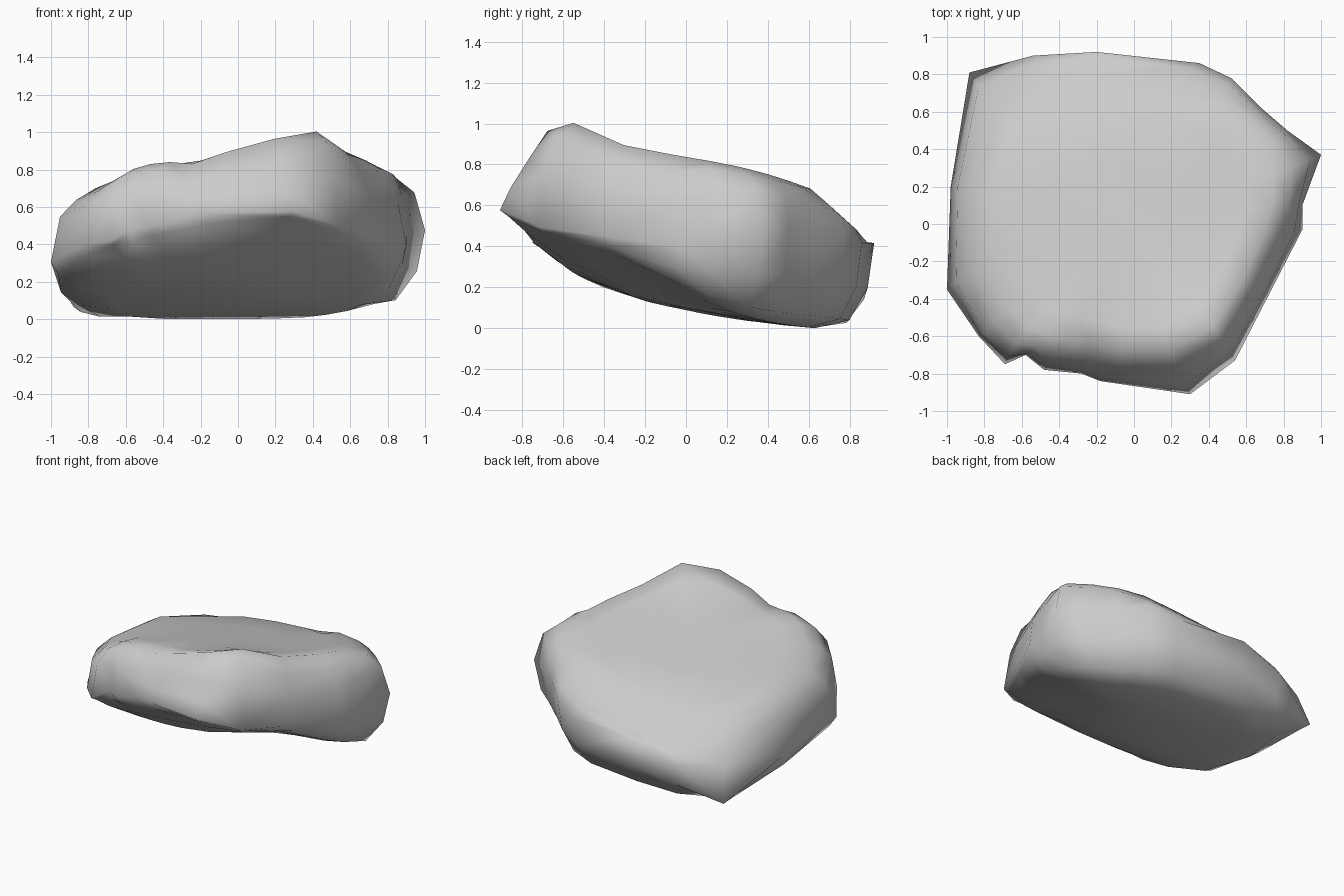
import bpy
import bmesh
from math import exp

default_cube = bpy.data.objects.get("Cube")
if default_cube:
    bpy.data.objects.remove(default_cube, do_unlink=True)

# Widest outline of the boulder, running clockwise from the left-hand side
OUTLINE = [
    (-1, -.35, .31), (-.98, .2, .25), (-.88, .81, .07), (-.54, .9, .3),
    (-.2, .92, .42), (.35, .86, .42), (.52, .78, .5), (.68, .62, .5),
    (.82, .5, .5), (1, .37, .48), (.9, .1, .46), (.9, -.03, .4),
    (.72, -.38, .45), (.54, -.73, .5), (.3, -.91, .58), (-.18, -.84, .57),
    (-.28, -.8, .55), (-.48, -.78, .5), (-.58, -.7, .48), (-.69, -.75, .42),
    (-.83, -.6, .4),
]

# Each ring: inward shrink, blend to the cap surface, softening of the outline
UPPER_RINGS = [(.97, .65, .4), (.9, .88, .8), (.8, 1, 1), (.65, 1, 1), (.35, 1, 1)]
LOWER_RINGS = [(.97, .5, .2), (.88, .88, .6), (.7, 1, 1), (.35, 1, 1)]


def bump(x, y, centre_x, centre_y, height, width):
    """A soft round swelling, or a dent when the height is negative."""
    distance = (x - centre_x) ** 2 + (y - centre_y) ** 2
    return height * exp(-distance / width ** 2)


def top_surface(x, y):
    """Broad worn top, sloping down to the back, bevelled along three edges."""
    slope = .77 + .1 * x - .2 * y
    front_bevel = 1.4 * max(0, -.68 - y)
    back_bevel = .5 * max(0, y - .6)
    flank_bevel = 1.2 * max(0, .89 * x - .45 * y - .68)
    peak = bump(x, y, .42, -.65, .1, .25)
    dent = bump(x, y, -.25, -.72, -.06, .12)
    back_corner = bump(x, y, -.8, .7, -.06, .3)
    front_corner = bump(x, y, -.85, -.45, -.09, .25)
    lumps = peak + dent + back_corner + front_corner
    return slope + lumps - front_bevel - back_bevel - flank_bevel


def bottom_surface(x, y):
    """Underside that climbs toward the front, hollowed under one flank."""
    keel = .09 - .2 * y + .1 * y * y
    front_lift = .25 * max(0, -y) ** 3
    return keel + front_lift + bump(x, y, .65, -.35, .17, .45)


def softened(index, amount):
    """Outline point pulled toward the average of its neighbours."""
    before, point = OUTLINE[index - 1], OUTLINE[index]
    after = OUTLINE[(index + 1) % len(OUTLINE)]
    return [p + amount * .25 * (a + b - 2 * p)
            for a, p, b in zip(before, point, after)]


def add_ring(mesh, scale, blend, soften, surface):
    """Shrink the outline and pull it toward a cap surface."""
    ring = []
    for index in range(len(OUTLINE)):
        x, y, z = softened(index, soften)
        px, py = x * scale, y * scale
        pz = z + (surface(px, py) - z) * blend
        ring.append(mesh.verts.new((px, py, pz)))
    return ring


def bridge(mesh, first, second):
    for i in range(len(first)):
        j = (i + 1) % len(first)
        mesh.faces.new((first[i], first[j], second[j], second[i]))


def build_cap(mesh, rim, rings, surface):
    """Stack rings inward from the rim and close them with a fan."""
    previous = rim
    for scale, blend, soften in rings:
        ring = add_ring(mesh, scale, blend, soften, surface)
        bridge(mesh, previous, ring)
        previous = ring
    centre = mesh.verts.new((0, 0, surface(0, 0)))
    for i in range(len(previous)):
        mesh.faces.new((previous[i], previous[(i + 1) % len(previous)], centre))


# Boulder body: shared rim with a worn top and a sloping underside
bm = bmesh.new()
rim = [bm.verts.new(point) for point in OUTLINE]
build_cap(bm, rim, UPPER_RINGS, top_surface)
build_cap(bm, rim, LOWER_RINGS, bottom_surface)
bmesh.ops.recalc_face_normals(bm, faces=bm.faces)
bmesh.ops.triangulate(bm, faces=bm.faces)

# Rest the boulder on the ground
lowest = min(vertex.co.z for vertex in bm.verts)
bmesh.ops.translate(bm, verts=bm.verts, vec=(0, 0, -lowest))
for face in bm.faces:
    face.smooth = True

mesh_data = bpy.data.meshes.new("boulder")
bm.to_mesh(mesh_data)
bm.free()
boulder = bpy.data.objects.new("boulder", mesh_data)
bpy.context.collection.objects.link(boulder)

# Plain grey stone
stone = bpy.data.materials.new("grey stone")
stone.use_nodes = True
colour = (.6, .6, .6, 1)
stone.diffuse_color = colour
stone.node_tree.nodes["Principled BSDF"].inputs["Base Color"].default_value = colour
mesh_data.materials.append(stone)
